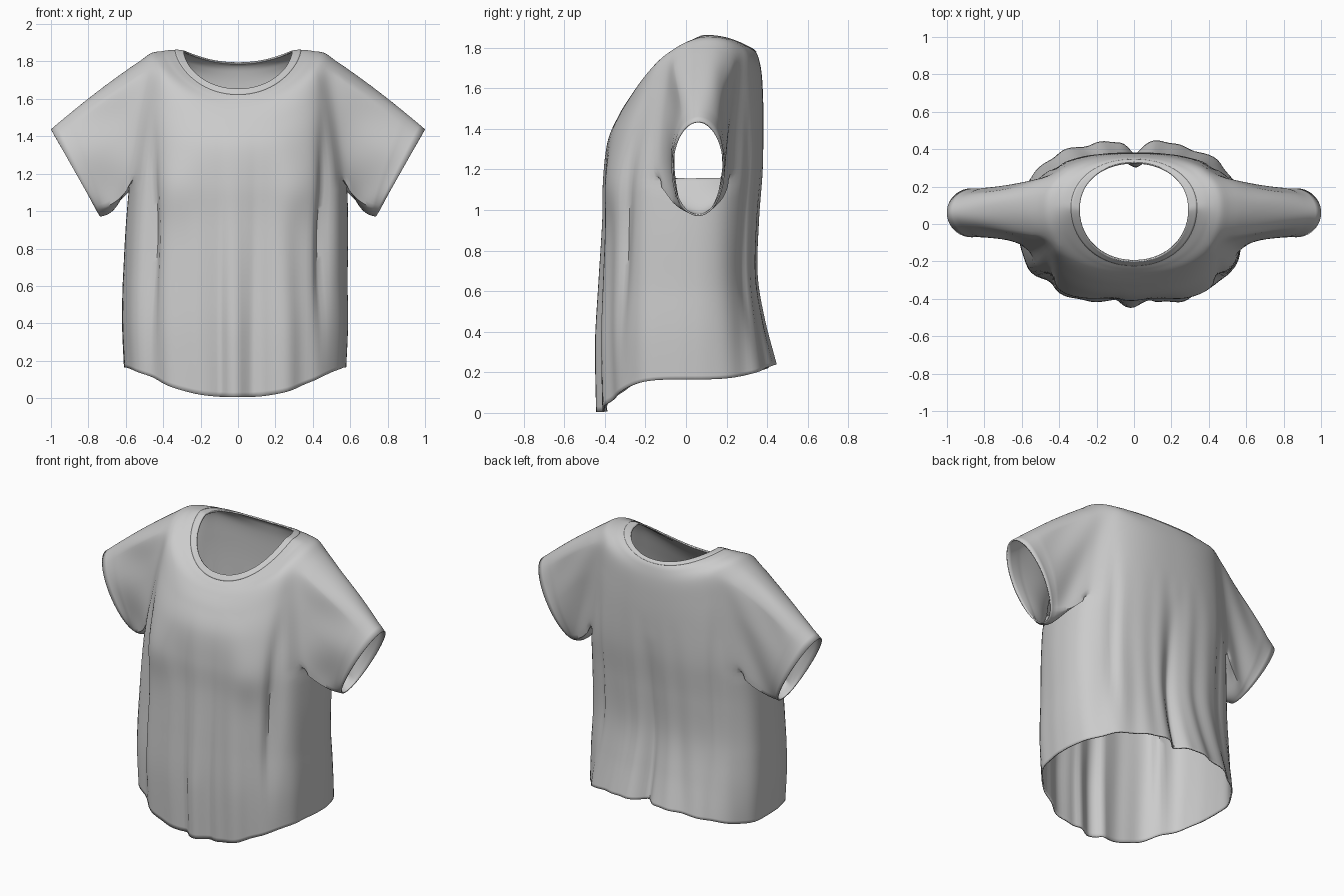
import bpy, bmesh
from math import sin, cos, pi, exp
from mathutils import Vector

if "Cube" in bpy.data.objects:
    bpy.data.objects.remove(bpy.data.objects["Cube"])

N, SUB, HALF = 144, 8, 8          # columns, rows per profile step, armhole half width
# half width, front y, back y, centre y, front z, side z, back z, squareness, front z curve
RINGS = [
    (.590, -.415, .430, .02, .005, .165, .24, 2.6, 4.0),
    (.600, -.422, .375, .02, .35, .40, .45, 2.6, 3.2),
    (.596, -.412, .340, .02, .65, .66, .68, 2.6, 3.2),
    (.590, -.400, .350, .02, .95, .93, .95, 2.6, 3.2),
    (.575, -.400, .372, .04, 1.15, 1.18, 1.20, 2.6, 3.2),
    (.550, -.380, .378, .06, 1.34, 1.40, 1.42, 2.5, 3.0),
    (.525, -.325, .375, .08, 1.47, 1.63, 1.58, 2.4, 2.6),
    (.490, -.275, .368, .10, 1.55, 1.822, 1.68, 2.3, 2.2),
    (.400, -.240, .355, .10, 1.595, 1.852, 1.745, 2.2, 1.7),
    (.335, -.218, .342, .09, 1.620, 1.857, 1.775, 2.1, 1.35),
    (.290, -.195, .325, .08, 1.65, 1.853, 1.79, 2.1, 1.25)]
ROWS = (len(RINGS) - 1) * SUB


def ring_at(u):
    """Catmull-Rom blend of the key rings."""
    i = min(int(u), len(RINGS) - 2)
    t = u - i
    p = [RINGS[max(0, min(len(RINGS) - 1, i + k))] for k in (-1, 0, 1, 2)]
    return [.5 * (2 * b + (c - a) * t + (2 * a - 5 * b + 4 * c - d) * t * t
                  + (3 * b - a - 3 * c + d) * t ** 3) for a, b, c, d in zip(*p)]


def bump(v, centre, width):
    return exp(-((v - centre) / width) ** 2)


def folds(x, z, t, front):
    """Outward push of the cloth: hanging folds, pleats and creases."""
    low = max(0, min(1, (1.45 - z) / 1.1))
    d = low * (.007 * sin(11 * t + .6) + .006 * sin(19 * t + 1.5 + z))
    if front:
        d += .016 * low * (bump(x, 0, .04) - bump(abs(x), .09, .03))
        d -= .042 * bump(abs(x), .46, .035) * bump(z, .85, .5)
        d += .022 * bump(abs(x), .33, .1) * bump(z, 1.12, .17)
    else:
        d -= .065 * bump(x, 0, .045) * max(0, 1 - z / 1.3)
        d += .012 * bump(abs(x), .2, .1) * low
        d -= .022 * bump(abs(x), .42, .035) * bump(z, .9, .5)
    return d


def body_point(u, col, lift=0):
    w, yf, yb, yc, zf, zs, zb, n, curve = ring_at(u)
    t = 2 * pi * col / N
    front = sin(t) < 0
    depth = yc - yf if front else yb - yc
    r = (abs(cos(t) / w) ** n + abs(sin(t) / depth) ** n) ** (-1 / n)
    s = min(1, abs(r * sin(t)) / depth)
    z = zs + ((zf - zs) * s ** curve if front else (zb - zs) * s ** (2 * n - 2))
    r += folds(r * cos(t), z, t, front) * min(1, abs(sin(t)) * 2) + lift
    lean = -.016 * max(0, min(1, (1.1 - z) / .5)) * abs(cos(t))
    return Vector((r * cos(t) + lean, yc + r * sin(t), z + lift))


def finish(bm, name, thickness):
    bmesh.ops.recalc_face_normals(bm, faces=bm.faces)
    mesh = bpy.data.meshes.new(name)
    bm.to_mesh(mesh)
    bm.free()
    ob = bpy.data.objects.new(name, mesh)
    bpy.context.collection.objects.link(ob)
    mod = ob.modifiers.new("cloth", 'SOLIDIFY')
    mod.thickness, mod.offset = thickness, 0
    bpy.ops.object.select_all(action='DESELECT')
    ob.select_set(True)
    bpy.context.view_layer.objects.active = ob
    bpy.ops.object.shade_smooth_by_angle(angle=.8)


def bridge(bm, a, b):
    for i in range(len(a)):
        j = (i + 1) % len(a)
        bm.faces.new((a[i], a[j], b[j], b[i]))


# Body: stacked rings, leaving a window on each side for the sleeves
bm = bmesh.new()
grid = [[bm.verts.new(body_point(r / SUB, c)) for c in range(N)] for r in range(ROWS + 1)]
LOW, TOP = 4 * SUB, 7 * SUB
for r in range(ROWS):
    for c in range(N):
        off = (c + HALF) % (N // 2)
        if LOW <= r < TOP and off < 2 * HALF:
            continue
        c2 = (c + 1) % N
        bm.faces.new((grid[r][c], grid[r][c2], grid[r + 1][c2], grid[r + 1][c]))

# Sleeves: lofted from each armhole to a slanted oval cuff
STEPS = 18
seam = []
for c0, side in ((0, 1), (N // 2, -1)):
    path = [(TOP, k) for k in range(HALF)] + [(r, HALF) for r in range(TOP, LOW, -1)]
    path += [(LOW, k) for k in range(HALF, -HALF, -1)]
    path += [(r, -HALF) for r in range(LOW, TOP)] + [(TOP, k) for k in range(-HALF, 0)]
    loop = [grid[r][(c0 - side * k) % N] for r, k in path]
    seam += [v.co.copy() for v in loop]
    m = len(loop)
    prev = loop
    for j in range(1, STEPS + 1):
        f = j / STEPS
        ring = []
        for i, v in enumerate(loop):
            a = 2 * pi * i / m
            cuff = Vector((side * (.868 + .13 * cos(a)), .06 - .127 * sin(a), 1.204 + .23 * cos(a)))
            p = v.co.lerp(cuff, f)
            swell = sin(pi * f)
            p.z += .012 * swell * max(0, cos(a)) - .055 * swell * max(0, -cos(a))
            p.y += swell * (.018 * sin(a) + .006 * sin(5 * a + 5 * f))
            if j == STEPS - 2:                       # cuff stitch line
                p.y += .005 * sin(a)
            ring.append(p)
        ring = [bm.verts.new(p) for p in ring]
        bridge(bm, prev, ring)
        prev = ring

# Soften the armhole joins
near = [v for v in bm.verts if not v.is_boundary and 1.0 < v.co.z < 1.86
        and any((v.co - s).length_squared < .0045 for s in seam)]
for _ in range(8):
    bmesh.ops.smooth_vert(bm, verts=near, factor=.5, use_axis_x=True, use_axis_y=True, use_axis_z=True)
finish(bm, "shirt_body", .008)

# Neckband: a slightly raised strip around the neck opening
bm = bmesh.new()
prev = None
for k in range(6):
    row = [bm.verts.new(body_point(9.0 + k / 5, c, .002)) for c in range(N)]
    if prev:
        bridge(bm, prev, row)
    prev = row
finish(bm, "neckband", .009)
